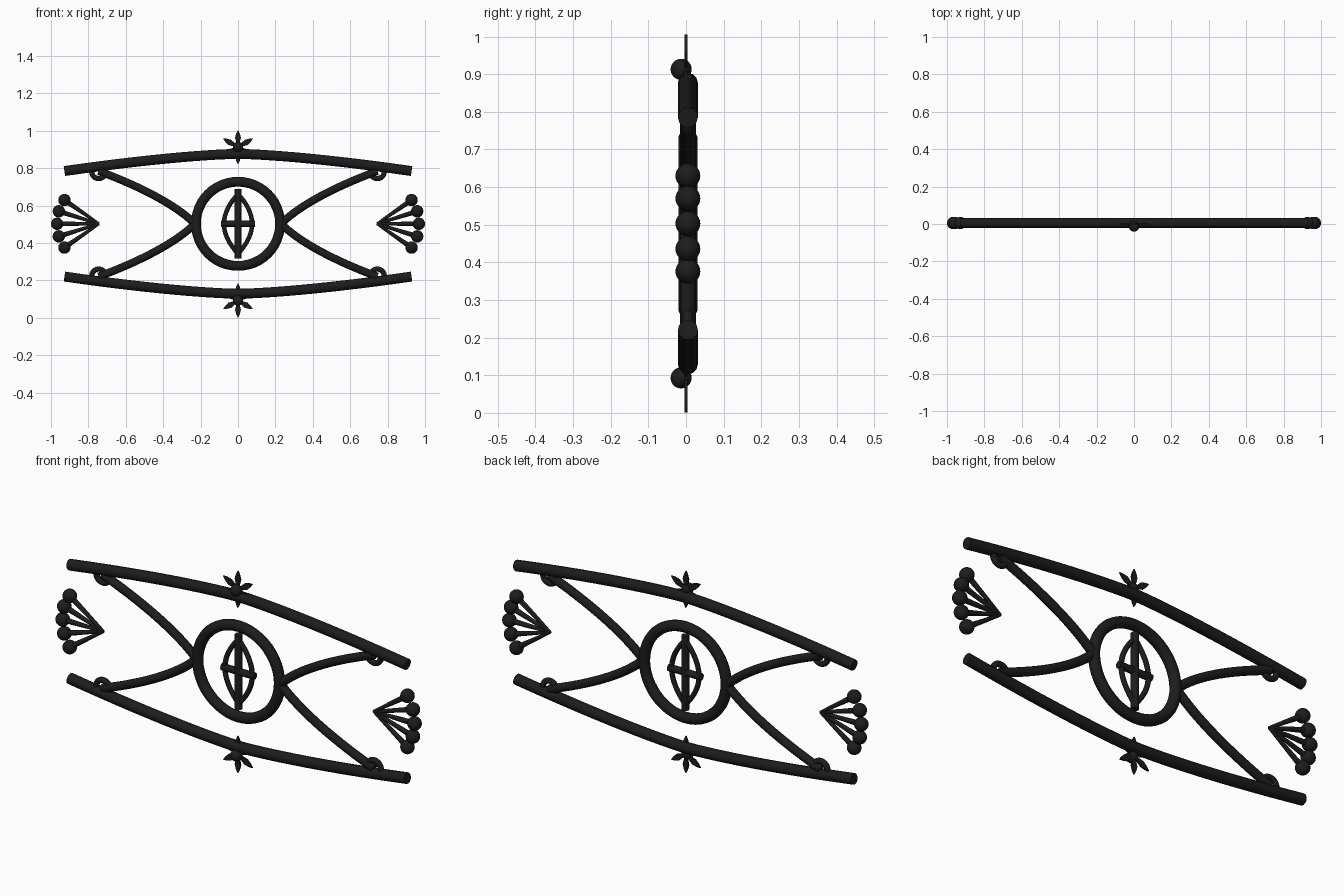
import bpy, bmesh, math
from mathutils import Vector

if "Cube" in bpy.data.objects:
    bpy.data.objects.remove(bpy.data.objects["Cube"])

Y, ZC = 0.005, 0.503   # depth of the bars, mirror height

iron = bpy.data.materials.new("black_iron")
iron.diffuse_color = (0.012, 0.012, 0.012, 1)
iron.use_nodes = True
iron.node_tree.nodes["Principled BSDF"].inputs["Base Color"].default_value = iron.diffuse_color


def finish(ob, name):
    ob.name = name
    ob.data.materials.append(iron)
    bpy.ops.object.select_all(action='DESELECT')
    ob.select_set(True)
    bpy.context.view_layer.objects.active = ob
    bpy.ops.object.shade_smooth_by_angle(angle=math.radians(40))
    return ob


def bar(name, pts, r, r0=None):
    """Round capped bar along (x, z) points; r0 is the start radius."""
    cu = bpy.data.curves.new(name, 'CURVE')
    cu.dimensions = '3D'
    cu.bevel_depth = 1.0
    cu.bevel_resolution = 4
    cu.use_fill_caps = True
    sp = cu.splines.new('POLY')
    sp.points.add(len(pts) - 1)
    for i, (p, (x, z)) in enumerate(zip(sp.points, pts)):
        p.co = (x, Y, z, 1)
        p.radius = r if r0 is None else r0 + (r - r0) * i / (len(pts) - 1)
    ob = bpy.data.objects.new(name, cu)
    bpy.context.collection.objects.link(ob)
    bpy.ops.object.select_all(action='DESELECT')
    ob.select_set(True)
    bpy.context.view_layer.objects.active = ob
    bpy.ops.object.convert(target='MESH')
    return finish(bpy.context.object, name)


def ring(name, x, z, R, r):
    bpy.ops.mesh.primitive_torus_add(major_radius=R, minor_radius=r, major_segments=48,
                                     minor_segments=14, location=(x, Y, z),
                                     rotation=(math.pi / 2, 0, 0))
    finish(bpy.context.object, name)


def ball(name, x, y, z, r):
    bpy.ops.mesh.primitive_uv_sphere_add(segments=24, ring_count=14, radius=r, location=(x, y, z))
    finish(bpy.context.object, name)


def bezier(a, b, c, d, n=20):
    a, b, c, d = map(Vector, (a, b, c, d))
    out = []
    for i in range(n + 1):
        t = i / n
        s = 1 - t
        out.append(tuple(a * s**3 + b * 3 * s * s * t + c * 3 * s * t * t + d * t**3))
    return out


def flower(name, z, length):
    """Six thin lens-shaped petals."""
    bm = bmesh.new()
    outline = [(0, 0), (0.3, 0.11), (0.55, 0.17), (0.8, 0.1), (1, 0),
               (0.8, -0.1), (0.55, -0.17), (0.3, -0.11)]
    for k in range(6):
        a = math.pi / 2 + k * math.pi / 3
        ca, sa = math.cos(a) * length, math.sin(a) * length
        vs = [bm.verts.new((u * ca - v * sa, -0.004, z + u * sa + v * ca)) for u, v in outline]
        f = bm.faces.new(vs)
        ex = bmesh.ops.extrude_face_region(bm, geom=[f])
        bmesh.ops.translate(bm, vec=(0, 0.008, 0),
                            verts=[e for e in ex['geom'] if isinstance(e, bmesh.types.BMVert)])
    bmesh.ops.recalc_face_normals(bm, faces=bm.faces)
    me = bpy.data.meshes.new(name)
    bm.to_mesh(me)
    bm.free()
    ob = bpy.data.objects.new(name, me)
    bpy.context.collection.objects.link(ob)
    finish(ob, name)


for sz, v in ((1, "upper"), (-1, "lower")):
    # bowed rail
    xs = [0.928 * (i / 16 - 1) for i in range(33)]
    bar(v + "_rail", [(x, ZC + sz * (0.374 - 0.092 * abs(x / 0.928)**1.45)) for x in xs], 0.0265)
    # flower on the rail
    flower(v + "_flower_petals", ZC + sz * 0.41, 0.0925)
    ball(v + "_flower_bud", 0, -0.013, ZC + sz * 0.41, 0.028)
    for sx, h in ((-1, "left"), (1, "right")):
        # curved branch and its scroll
        path = bezier((0.235, 0.005), (0.36, 0.125), (0.59, 0.225), (0.745, 0.282))
        bar(f"{v}_{h}_branch", [(sx * x, ZC + sz * z) for x, z in path], 0.021)
        ring(f"{v}_{h}_scroll", sx * 0.745, ZC + sz * 0.279, 0.037, 0.014)

# central medallion
ring("medallion_ring", 0, ZC, 0.225, 0.026)
bar("medallion_upright", [(0, ZC - 0.185), (0, ZC + 0.185)], 0.018)
bar("medallion_crossbar", [(-0.09, ZC), (0.09, ZC)], 0.017)
for sx, h in ((-1, "left"), (1, "right")):
    arc = bezier((0, -0.16), (sx * 0.1, -0.05), (sx * 0.1, 0.05), (0, 0.16))
    bar(h + "_medallion_leaf", [(x, ZC + z) for x, z in arc], 0.012)

    # end fan of stalks with ball tips
    for i, (x, z) in enumerate(((0.928, 0.127), (0.958, 0.067), (0.967, 0),
                                (0.958, -0.067), (0.928, -0.127))):
        bar(f"{h}_fan_stalk_{i}", [(sx * 0.743, ZC), (sx * x, ZC + z)], 0.014, 0.007)
        ball(f"{h}_fan_tip_{i}", sx * x, Y, ZC + z, 0.033)
